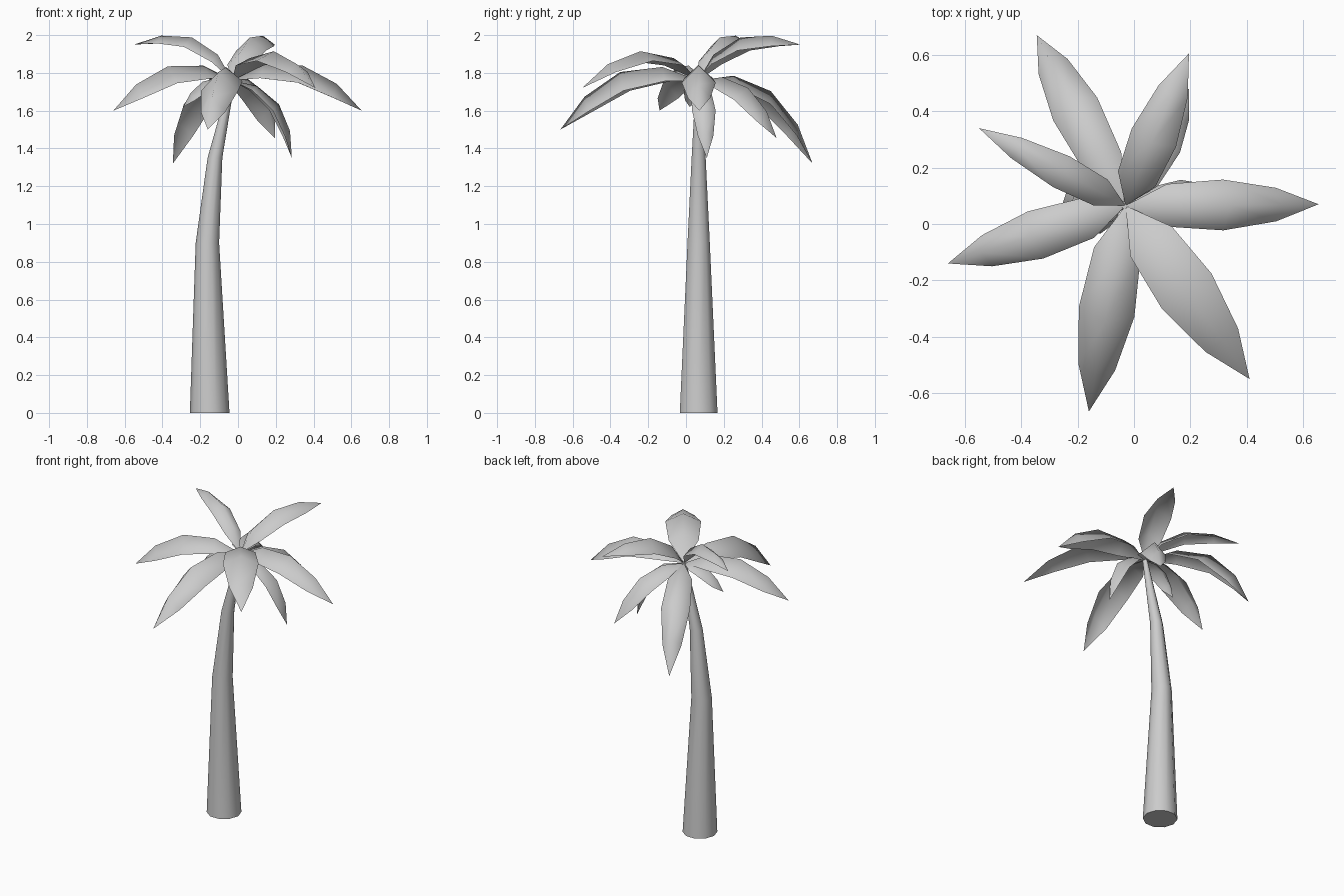
import bpy, math
from mathutils import Vector

if "Cube" in bpy.data.objects:
    bpy.data.objects.remove(bpy.data.objects["Cube"])

CROWN = Vector((-0.03, 0.065, 1.76))
SIDES = 10


def make_object(name, verts, faces):
    mesh = bpy.data.meshes.new(name)
    mesh.from_pydata(verts, [], faces)
    mesh.update()
    obj = bpy.data.objects.new(name, mesh)
    bpy.context.collection.objects.link(obj)
    for p in mesh.polygons:
        p.use_smooth = len(p.vertices) <= 4
    return obj


# Trunk: ten-sided tapering tube that leans towards the crown
rings = [(-0.15, 0.0, 0.105), (-0.162, 0.9, 0.062),
         (-0.122, 1.35, 0.039), (-0.03, 1.765, 0.015)]
verts, faces = [], []
for x, z, r in rings:
    for i in range(SIDES):
        a = 2 * math.pi * i / SIDES
        verts.append((x + r * math.cos(a), 0.067 + r * math.sin(a), z))
for k in range(len(rings) - 1):
    for i in range(SIDES):
        j = (i + 1) % SIDES
        faces.append((k * SIDES + i, k * SIDES + j,
                      (k + 1) * SIDES + j, (k + 1) * SIDES + i))
faces.append(tuple(reversed(range(SIDES))))
faces.append(tuple(range(3 * SIDES, 4 * SIDES)))
trunk = make_object("trunk", verts, faces)
for e in trunk.data.edges:
    a, b = e.vertices
    if a // SIDES == b // SIDES and a // SIDES in (0, 3):
        e.use_edge_sharp = True

# Arched midrib shared by all leaves: outward, upward
ARCH = [(0, 0), (0.165, 0.082), (0.37, 0.08), (0.553, -0.018), (0.685, -0.16)]
WIDTH = [0, 0.84, 1.0, 0.66, 0]
DROP = [0, 0.80, 1.05, 0.85, 0]


def leaf(name, tip, half_width, depth):
    """Tent-shaped leaf whose arch is turned and scaled to reach the tip."""
    d = Vector(tip) - CROWN
    flat = Vector((d.x, d.y, 0))
    out = flat.normalized()
    side = Vector((-out.y, out.x, 0))
    ex, ez = ARCH[-1]
    scale = d.length / math.hypot(ex, ez)
    turn = math.atan2(d.z, flat.length) - math.atan2(ez, ex)
    c, s = math.cos(turn), math.sin(turn)

    def place(u, v):
        return out * (u * c - v * s) + Vector((0, 0, u * s + v * c))

    rib = [CROWN + place(u, v) * scale for u, v in ARCH]
    down = place(-0.25, -0.97)
    verts = [rib[0]]
    for i in (1, 2, 3):
        edge = rib[i] + down * half_width * DROP[i] * depth
        offset = side * half_width * WIDTH[i]
        verts += [edge + offset, rib[i], edge - offset]
    verts.append(rib[4])
    faces = [(0, 2, 1), (0, 3, 2), (7, 8, 10), (8, 9, 10)]
    for k in (1, 4):
        faces += [(k, k + 1, k + 4, k + 3), (k + 1, k + 2, k + 5, k + 4)]
    make_object(name, verts, faces)


# Crown of ten leaves: tip position, half width, fold depth
LEAVES = [
    ((0.655, 0.07, 1.60), 0.09, 1.0),
    ((0.41, -0.55, 1.72), 0.108, 0.45),
    ((-0.16, -0.665, 1.50), 0.10, 1.0),
    ((-0.66, -0.14, 1.60), 0.088, 1.0),
    ((-0.55, 0.34, 1.95), 0.062, 0.8),
    ((-0.345, 0.67, 1.32), 0.088, 0.9),
    ((0.195, 0.605, 1.95), 0.085, 0.8),
    ((0.195, 0.48, 1.455), 0.08, 0.9),
    ((0.285, 0.11, 1.35), 0.063, 0.8),
    ((-0.29, 0.02, 1.62), 0.055, 0.9),
]
for n, (tip, w, depth) in enumerate(LEAVES, 1):
    leaf(f"leaf_{n}", tip, w, depth)
